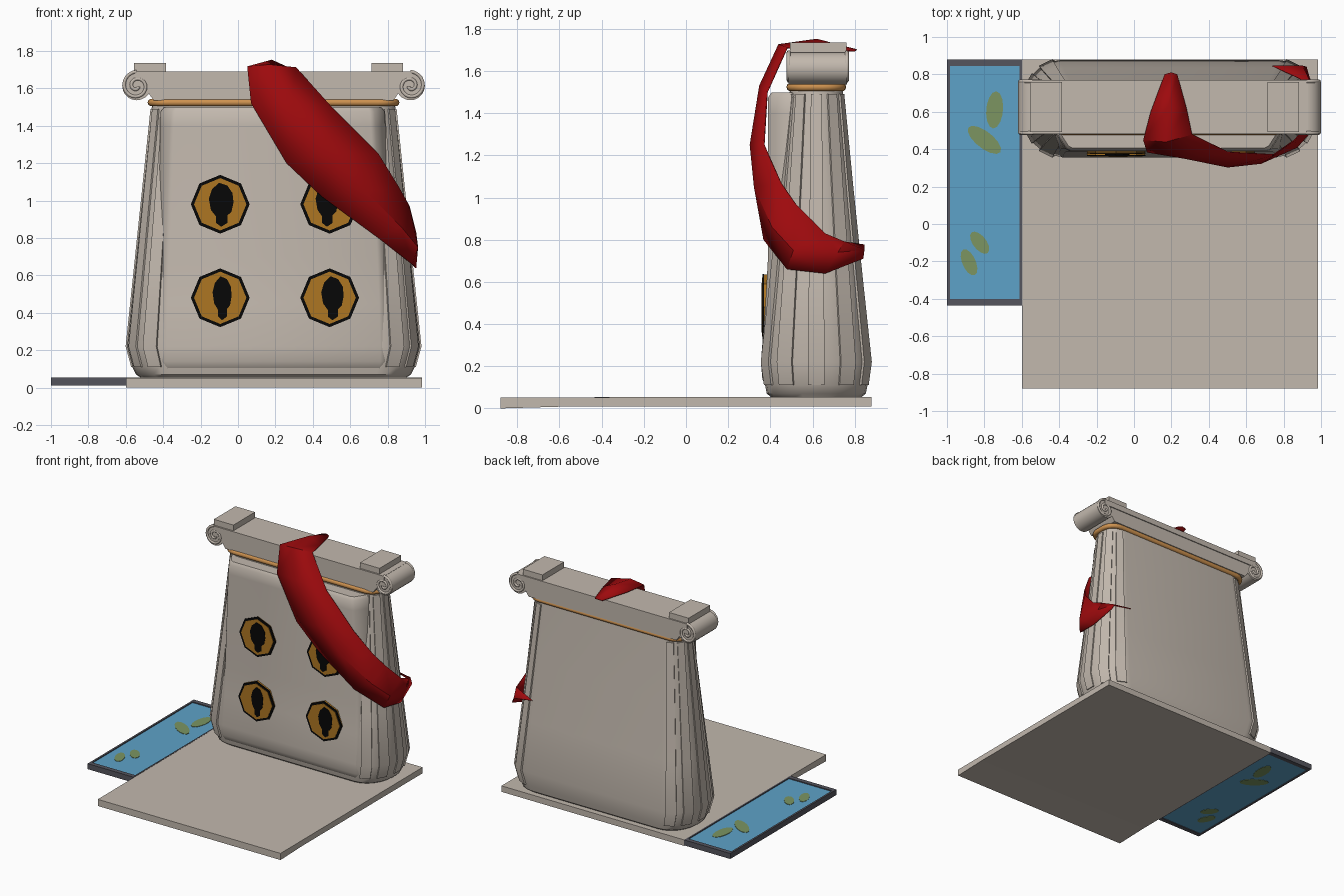
import bpy, bmesh, math

if "Cube" in bpy.data.objects:
    bpy.data.objects.remove(bpy.data.objects["Cube"])

def mat(name, r, g, b):
    m = bpy.data.materials.new(name)
    m.diffuse_color = (r, g, b, 1)
    m.use_nodes = True
    m.node_tree.nodes["Principled BSDF"].inputs["Base Color"].default_value = m.diffuse_color
    return m

STONE = mat("stone", 0.54, 0.48, 0.42)
GOLD = mat("orange_gold", 0.62, 0.29, 0.08)
BRONZE = mat("bronze", 0.42, 0.18, 0.016)
BLACK = mat("black", 0.002, 0.002, 0.002)
RED = mat("red_cloth", 0.34, 0.003, 0.004)
BLUE = mat("water_blue", 0.11, 0.36, 0.58)
OLIVE = mat("lily_olive", 0.20, 0.30, 0.12)
SLATE = mat("slate_grey", 0.09, 0.09, 0.11)
CX, CY = 0.19, 0.618

def finish(name, bm, m, angle=None):
    bmesh.ops.recalc_face_normals(bm, faces=bm.faces)
    me = bpy.data.meshes.new(name)
    bm.to_mesh(me)
    bm.free()
    ob = bpy.data.objects.new(name, me)
    bpy.context.collection.objects.link(ob)
    me.materials.append(m)
    if angle:
        bpy.ops.object.select_all(action='DESELECT')
        ob.select_set(True)
        bpy.context.view_layer.objects.active = ob
        bpy.ops.object.shade_smooth_by_angle(angle=math.radians(angle))
    return ob

def loft(name, rings, m, angle=None, closed=False):
    """Skin a list of equal-length rings; cap the ends unless closed."""
    bm = bmesh.new()
    vs = [[bm.verts.new(p) for p in r] for r in rings]
    n = len(vs[0])
    for a, b in list(zip(vs, vs[1:])) + ([(vs[-1], vs[0])] if closed else []):
        for i in range(n):
            bm.faces.new((a[i], a[(i + 1) % n], b[(i + 1) % n], b[i]))
    if not closed:
        bm.faces.new(vs[0])
        bm.faces.new(vs[-1])
    return finish(name, bm, m, angle)

def prism_y(name, pts, y0, y1, m, angle=None):
    return loft(name, [[(x, y, z) for x, z in pts] for y in (y0, y1)], m, angle)

def box(name, x0, x1, y0, y1, z0, z1, m):
    return prism_y(name, [(x0, z0), (x1, z0), (x1, z1), (x0, z1)], y0, y1, m)

def ellipse(cx, cy, rx, ry, n, rot=0.0):
    c, s = math.cos(rot), math.sin(rot)
    uv = [(rx * math.cos(math.tau * i / n), ry * math.sin(math.tau * i / n)) for i in range(n)]
    return [(cx + u * c - v * s, cy + u * s + v * c) for u, v in uv]

def rounded(hx, hy, rx, ry, seg):
    """Rounded rectangle outline about the body's centre."""
    pts = []
    for q, (sx, sy) in enumerate([(1, 1), (-1, 1), (-1, -1), (1, -1)]):
        for i in range(seg + 1):
            t = math.pi / 2 * (q + i / seg)
            pts.append((CX + sx * (hx - rx) + rx * math.cos(t), CY + sy * (hy - ry) + ry * math.sin(t)))
    return pts

# base slab, underside slightly lower at the front
loft("base_slab", [[(x, -0.88, 0), (x, -0.6, 0.008), (x, 0.88, 0.008), (x, 0.88, 0.055), (x, -0.88, 0.052)]
                   for x in (-0.60, 0.985)], STONE)

# side pool: frame, water, lily pads seen from both sides
for part, x0, x1, y0, y1 in (("left", -1.0, -0.985, -0.435, 0.88), ("right", -0.612, -0.60, -0.435, 0.88),
                             ("front", -0.985, -0.612, -0.435, -0.40), ("back", -0.985, -0.612, 0.845, 0.88)):
    box(f"pool_frame_{part}", x0, x1, y0, y1, 0.012, 0.055, SLATE)
box("pool_water", -0.985, -0.612, -0.40, 0.845, 0.017, 0.048, BLUE)
for k, (x, y, a, b, r) in enumerate([(-0.745, 0.61, 0.10, 0.045, 85), (-0.80, 0.45, 0.108, 0.045, -38),
                                     (-0.825, -0.10, 0.07, 0.036, -52), (-0.882, -0.205, 0.075, 0.036, -66)]):
    o = ellipse(x, y, a, b, 14, math.radians(r))
    for z in (0.048, 0.014):
        loft(f"lily_pad_{k}", [[(u, v, zz) for u, v in o] for zz in (z, z + 0.003)], OLIVE)

# tapered body with rounded ends
def corner(hy):
    return 0.5 * hy + 0.07, 0.95 * hy

levels = [(0.012, 0.69, 0.20), (0.05, 0.705, 0.21), (0.07, 0.735, 0.235), (0.11, 0.755, 0.243),
          (0.22, 0.785, 0.258), (0.6, 0.745, 0.217), (1.05, 0.698, 0.170), (1.49, 0.652, 0.127),
          (1.55, 0.646, 0.122)]
loft("body", [[(x, y, z) for x, y in rounded(hx, hy, *corner(hy), 6)] for z, hx, hy in levels], STONE, 35)

# flat ribs up both ends, following the body's taper
for s in (-1, 1):
    for k, deg in enumerate((-68, -34, 0, 34, 68)):
        t = math.radians(deg)
        rings = []
        for z, hx, hy in levels[3:8]:
            rx, ry = corner(hy)
            px = hx - rx + rx * math.cos(t)
            py = ry * math.sin(t) + (hy - ry) * ((t > 0) - (t < 0))
            nx, ny = math.cos(t) * ry, math.sin(t) * rx
            ln = math.hypot(nx, ny)
            nx, ny = nx / ln, ny / ln
            w = 0.04 * (0.3 + 0.7 * hy / 0.258)
            rings.append([(CX + s * (px + nx * d - ny * e), CY + py + ny * d + nx * e, z)
                          for d, e in ((0.006, -w), (0.006, w), (-0.03, w), (-0.03, -w))])
        loft(f"end_rib_{k}", rings, STONE, 25)

# front panel: upright above, swelling out with the body near the foot, splayed sides
rings = []
for z, y, x0, x1 in [(0.075, 0.40, -0.37, 0.75), (0.10, 0.378, -0.40, 0.78), (0.14, 0.362, -0.405, 0.785),
                     (0.22, 0.355, -0.405, 0.785), (0.45, 0.374, -0.40, 0.78), (0.70, 0.388, -0.39, 0.77),
                     (1.40, 0.388, -0.365, 0.735), (1.475, 0.39, -0.36, 0.73), (1.497, 0.405, -0.35, 0.72)]:
    b = max(0.49 - 0.06 * (1.5 - z), y + 0.04)
    g = 0.55 * (b - y)
    rings.append([(x0 - g, 0.60, z), (x0 - g, b, z), (x0, y + 0.012, z), (x0 + 0.025, y, z),
                  (x1 - 0.025, y, z), (x1, y + 0.012, z), (x1 + g, b, z), (x1 + g, 0.60, z)])
loft("front_panel", rings, STONE, 50)

# gold band round the neck
band = []
for i in range(10):
    t = math.tau * i / 10
    d = 0.02 * math.cos(t)
    band.append([(x, y, 1.524 + 0.02 * math.sin(t))
                 for x, y in rounded(0.653 + d, 0.122 + d, 0.09 + d, 0.09 + d, 6)])
loft("gold_band", band, GOLD, 60, closed=True)

# capital: flaring block, top slab, end scrolls and plinths
flare = [(0.64, 1.535), (0.655, 1.555), (0.675, 1.585), (0.685, 1.615), (0.69, 1.65)]
prism_y("capital_block", [(CX + u, z) for u, z in flare] + [(CX - u, z) for u, z in reversed(flare)],
        0.487, 0.763, STONE, 30)
box("capital_slab", -0.55, 0.93, 0.48, 0.77, 1.645, 1.69, STONE)
for side, s in (("left", -1), ("right", 1)):
    vx, vz = CX + s * 0.732, 1.613
    prism_y(f"scroll_{side}", ellipse(vx, vz, 0.077, 0.077, 20), 0.487, 0.763, STONE, 30)
    for y in (0.487, 0.763):
        # raised spiral ridge on the scroll face
        cu = bpy.data.curves.new(f"scroll_ridge_{side}", 'CURVE')
        cu.dimensions = '3D'
        cu.bevel_depth, cu.bevel_resolution = 0.010, 1
        sp = cu.splines.new('POLY')
        n = 36
        sp.points.add(n - 1)
        for i in range(n):
            f = i / (n - 1)
            t = math.pi / 2 - s * f * 1.7 * math.tau
            r = 0.067 * (1 - f) + 0.010
            sp.points[i].co = (vx + r * math.cos(t), y, vz + r * math.sin(t), 1)
        cu.materials.append(STONE)
        bpy.context.collection.objects.link(bpy.data.objects.new(cu.name, cu))
    px = CX + (-0.66 if s < 0 else 0.608)
    box(f"plinth_{side}", px - 0.085, px + 0.085, 0.493, 0.76, 1.685, 1.735, STONE)

# medallions: bronze disc, black rim, bronze face, dark figure
figure = [(-0.01, 0.115), (0.03, 0.10), (0.055, 0.06), (0.06, 0.01), (0.05, -0.04), (0.03, -0.06),
          (0.03, -0.10), (0.0, -0.12), (-0.025, -0.10), (-0.025, -0.065), (-0.05, -0.03),
          (-0.06, 0.03), (-0.045, 0.08)]
for k, (x, z, y, w, ox) in enumerate([(-0.095, 0.98, 0.380, 1.1, 0.005), (0.49, 0.98, 0.380, 1.0, -0.015),
                                      (-0.095, 0.48, 0.367, 0.85, 0.01), (0.49, 0.48, 0.367, 1.0, 0.015)]):
    prism_y(f"medallion_disc_{k}", ellipse(x, z, 0.155, 0.155, 8), y, y + 0.02, BRONZE)
    prism_y(f"medallion_rim_{k}", ellipse(x, z, 0.157, 0.157, 8), y - 0.004, y + 0.003, BLACK)
    prism_y(f"medallion_face_{k}", ellipse(x, z, 0.140, 0.140, 8), y - 0.007, y, BRONZE)
    prism_y(f"medallion_figure_{k}", [(x + ox + u * w, z + v) for u, v in figure], y - 0.010, y - 0.004, BLACK)

# draped sash: rows of upper edge, ridge, lower edge
rows = [
    [(0.23, 0.80, 1.695), (0.20, 0.81, 1.70), (0.165, 0.80, 1.695)],
    [(0.28, 0.62, 1.705), (0.18, 0.62, 1.75), (0.09, 0.60, 1.705)],
    [(0.31, 0.48, 1.71), (0.17, 0.44, 1.725), (0.05, 0.45, 1.715)],
    [(0.50, 0.385, 1.50), (0.28, 0.35, 1.53), (0.07, 0.385, 1.52)],
    [(0.75, 0.37, 1.25), (0.50, 0.305, 1.25), (0.26, 0.36, 1.20)],
    [(0.86, 0.45, 1.07), (0.68, 0.325, 1.05), (0.45, 0.36, 1.02)],
    [(0.915, 0.52, 0.97), (0.87, 0.41, 0.86), (0.75, 0.37, 0.80)],
    [(0.95, 0.66, 0.83), (0.96, 0.51, 0.75), (0.93, 0.48, 0.66)],
    [(0.945, 0.75, 0.79), (0.955, 0.72, 0.74), (0.95, 0.66, 0.64)],
    [(0.74, 0.845, 0.775), (0.90, 0.845, 0.75), (0.92, 0.84, 0.71)],
]
bm = bmesh.new()
vs = [[bm.verts.new(p) for p in r] for r in rows]
for a, b in zip(vs, vs[1:]):
    for i in range(2):
        bm.faces.new((a[i], a[i + 1], b[i + 1], b[i]))
sash = finish("sash", bm, RED, 40)
sol = sash.modifiers.new("thickness", 'SOLIDIFY')
sol.thickness, sol.offset = 0.006, 0
